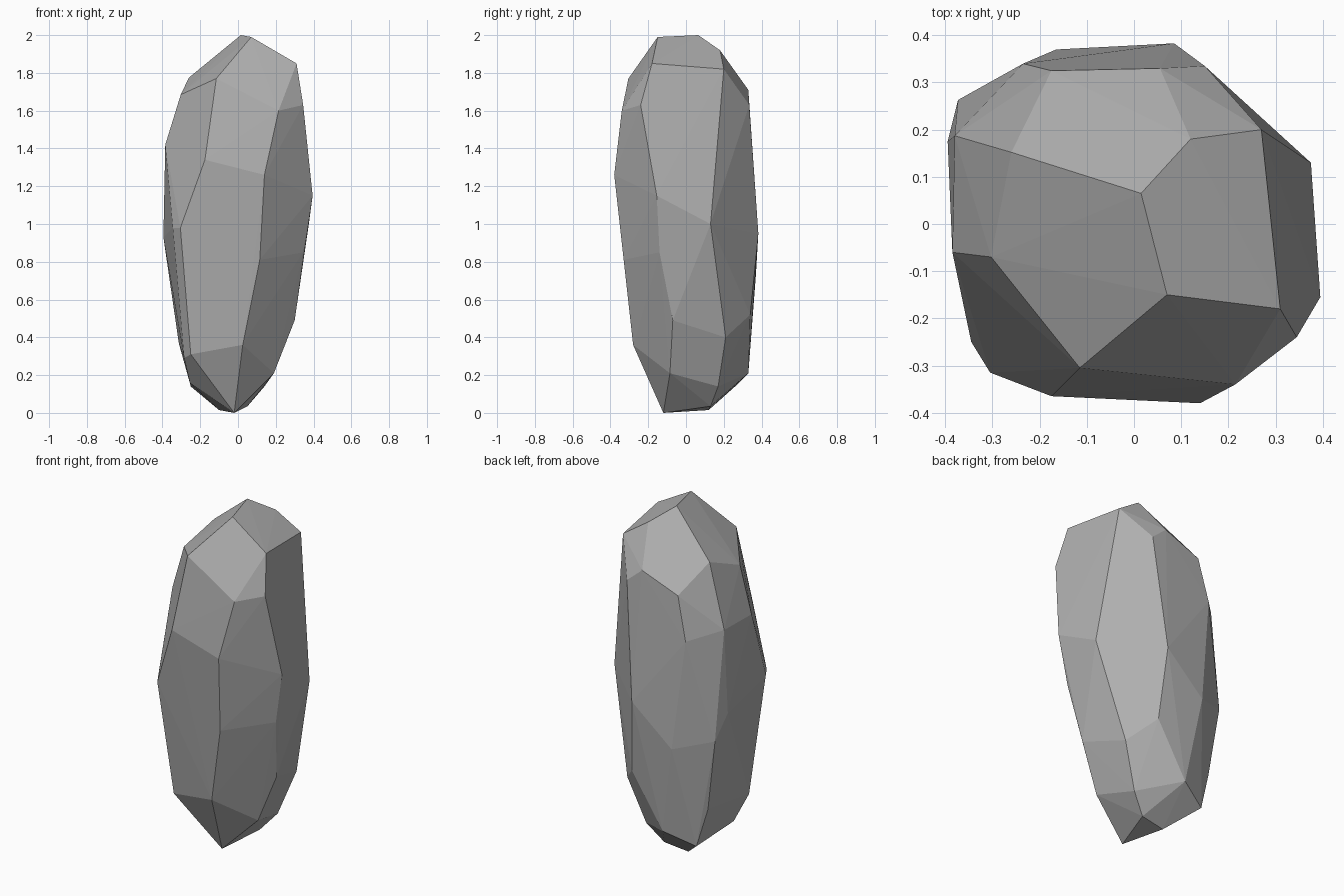
import bpy
import bmesh

# Corner points of the faceted stone, grouped in rough layers from top to bottom
crown = [(.015, .065, 2), (.07, -.15, 1.99), (.12, .18, 1.92), (.27, .2, 1.82),
         (.31, -.18, 1.85), (-.115, -.305, 1.77), (-.303, -.07, 1.685), (-.26, .152, 1.775)]
shoulder = [(-.385, -.06, 1.42), (-.38, .187, 1.42), (-.235, .34, 1.37), (-.175, .325, 1.62),
            (.055, .33, 1.71), (.15, .335, 1.63), (.345, -.24, 1.63), (.215, -.34, 1.6),
            (.14, -.38, 1.26), (-.175, -.365, 1.34)]
waist = [(.375, .13, 1), (.395, -.155, 1.15), (.345, -.14, .85), (.115, -.33, .81),
         (-.305, -.315, .98), (-.345, -.25, .98), (-.395, .175, .93), (-.373, .263, .79),
         (-.165, .37, .73), (.085, .383, .95)]
taper = [(.3, -.07, .49), (.235, .21, .4), (.115, .34, .52), (-.313, .243, .367),
         (-.285, -.18, .29), (-.25, -.24, .31), (.025, -.28, .36)]
base = [(.19, -.085, .21), (.14, .17, .14), (-.08, .33, .21), (-.25, .26, .14),
        (-.255, -.08, .16), (.05, .13, .035), (-.1, .12, .015), (-.02, -.12, 0)]

# Wrap the layers in a convex hull with flat facets
bm = bmesh.new()
for layer in (crown, shoulder, waist, taper, base):
    for point in layer:
        bm.verts.new(point)
bmesh.ops.convex_hull(bm, input=bm.verts)
loose = [v for v in bm.verts if not v.link_faces]
bmesh.ops.delete(bm, geom=loose, context='VERTS')
bmesh.ops.recalc_face_normals(bm, faces=bm.faces)

mesh = bpy.data.meshes.new("faceted_stone")
bm.to_mesh(mesh)
bm.free()
stone = bpy.data.objects.new("faceted_stone", mesh)
bpy.context.collection.objects.link(stone)

# Dark grey stone colour
grey = bpy.data.materials.new("dark_grey_stone")
grey.diffuse_color = (.43, .43, .43, 1)
mesh.materials.append(grey)
